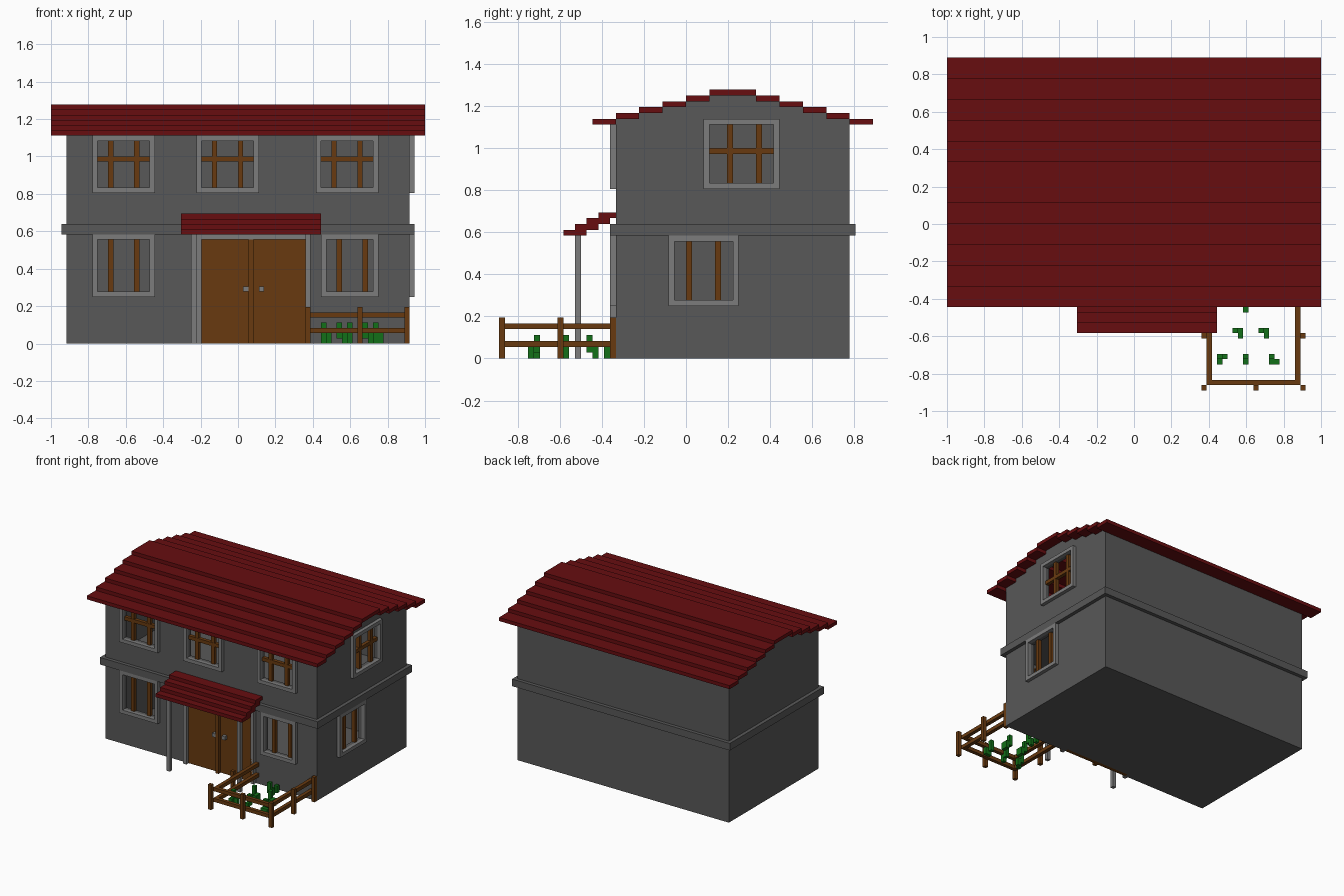
import bpy, bmesh
from mathutils import Vector

U = 1 / 36  # block size

cube = bpy.data.objects.get("Cube")
if cube:
    bpy.data.objects.remove(cube, do_unlink=True)


def material(name, rgb):
    m = bpy.data.materials.new(name)
    m.use_nodes = True
    m.diffuse_color = (*rgb, 1)
    m.node_tree.nodes["Principled BSDF"].inputs["Base Color"].default_value = (*rgb, 1)
    return m


STONE = material("dark grey stone", (0.098, 0.098, 0.098))
TRIM = material("light grey trim", (0.2, 0.2, 0.2))
ROOF = material("deep red tiles", (0.135, 0.004, 0.005))
WOOD = material("brown wood", (0.138, 0.042, 0.005))
LEAF = material("green leaves", (0.006, 0.162, 0.009))


def finish(name, bm, mat):
    bmesh.ops.scale(bm, vec=(U, U, U), verts=bm.verts)
    bmesh.ops.recalc_face_normals(bm, faces=bm.faces)
    mesh = bpy.data.meshes.new(name)
    bm.to_mesh(mesh)
    bm.free()
    mesh.materials.append(mat)
    ob = bpy.data.objects.new(name, mesh)
    bpy.context.collection.objects.link(ob)
    return ob


def boxes(name, mat, items):
    """One part made of boxes (x0, x1, y0, y1, z0, z1) in blocks."""
    bm = bmesh.new()
    for x0, x1, y0, y1, z0, z1 in items:
        vs = bmesh.ops.create_cube(bm, size=1)["verts"]
        for v in vs:
            v.co = Vector((x1 if v.co.x > 0 else x0,
                           y1 if v.co.y > 0 else y0,
                           z1 if v.co.z > 0 else z0))
    return finish(name, bm, mat)


# Wall directions: a runs along the wall, d is the distance out from it
def front(a, d, z):
    return Vector((a, -12 - d, z))


def back(a, d, z):
    return Vector((a, 28 + d, z))


def left(a, d, z):
    return Vector((33 + d, a, z))


def right(a, d, z):
    return Vector((-33 - d, a, z))


def wall_box(side, a0, a1, d0, d1, z0, z1):
    p, q = side(a0, d0, z0), side(a1, d1, z1)
    return (min(p.x, q.x), max(p.x, q.x), min(p.y, q.y), max(p.y, q.y), z0, z1)


def wall(name, side, rects, holes):
    """A one-block-thick wall: union of rects (a0, a1, z0, z1) minus holes."""
    cuts_a = sorted({v for r in rects + holes for v in r[:2]})
    cuts_z = sorted({v for r in rects + holes for v in r[2:]})
    bm = bmesh.new()

    def inside(a, z, rs):
        return any(r[0] < a < r[1] and r[2] < z < r[3] for r in rs)

    for a0, a1 in zip(cuts_a, cuts_a[1:]):
        for z0, z1 in zip(cuts_z, cuts_z[1:]):
            a, z = (a0 + a1) / 2, (z0 + z1) / 2
            if inside(a, z, rects) and not inside(a, z, holes):
                corners = ((a0, z0), (a1, z0), (a1, z1), (a0, z1))
                bm.faces.new([bm.verts.new(side(u, 0, w)) for u, w in corners])
    bmesh.ops.remove_doubles(bm, verts=bm.verts, dist=0.001)
    ext = bmesh.ops.extrude_face_region(bm, geom=bm.faces[:], use_keep_orig=True)
    new = [g for g in ext["geom"] if isinstance(g, bmesh.types.BMVert)]
    bmesh.ops.translate(bm, verts=new, vec=side(0, -1, 0) - side(0, 0, 0))
    finish(name, bm, STONE)


# Windows: name, wall, outer frame a0 a1 z0 z1, upright bars, crossbar
WINDOWS = [
    ("upper_right_window", front, -28, -16, 29, 40, (-25, -20), True),
    ("upper_middle_window", front, -8, 4, 29, 40, (-5, 0), True),
    ("upper_left_window", front, 15, 27, 29, 40, (18, 23), True),
    ("lower_right_window", front, -28, -16, 9, 21, (-25, -20), False),
    ("lower_left_window", front, 16, 27, 9, 21, (19, 24), False),
    ("side_upper_window", left, 3, 16, 29, 41, (7, 12), True),
    ("side_lower_window", left, -3, 9, 9, 21, (0, 5), False),
]
holes = {front: [(-7, 13, 0, 20)], left: []}
for name, side, a0, a1, z0, z1, bars, cross in WINDOWS:
    holes[side].append((a0 + 1, a1 - 1, z0 + 1, z1 - 1))
    boxes(name + "_frame", TRIM, [
        wall_box(side, a0, a0 + 1, 0, 1, z0, z1),
        wall_box(side, a1 - 1, a1, 0, 1, z0, z1),
        wall_box(side, a0 + 1, a1 - 1, 0, 1, z0, z0 + 1),
        wall_box(side, a0 + 1, a1 - 1, 0, 1, z1 - 1, z1)])
    items = [wall_box(side, b, b + 1, -1, 0, z0 + 1, z1 - 1) for b in bars]
    if cross:
        items.append(wall_box(side, a0 + 1, a1 - 1, -0.95, 0.05, 35, 36))
    boxes(name + "_bars", WOOD, items)

# Walls, with stepped gables on the sides
gable = [(max(-12 + 4 * i, -11), min(28 - 4 * i, 27), 0, 41 + i) for i in range(5)]
wall("front_wall", front, [(-33, 33, 0, 41)], holes[front])
wall("back_wall", back, [(-33, 33, 0, 41)], [])
wall("left_wall", left, gable, holes[left])
wall("right_wall", right, gable, [])
boxes("ground_floor", STONE, [(-32, 32, -11, 27, 0, 1)])
boxes("storey_band", STONE, [(-34, 34, -13, 29, 21, 23)])

# Main roof: slabs stepping up to the ridge from both eaves
slabs = [(-36, 36, 4, 12, 45, 46)]
for i in range(5):
    y = -16 + 4 * i
    slabs.append((-36, 36, y, y + 4, 40 + i, 41 + i))
    slabs.append((-36, 36, 12 - y, 16 - y, 40 + i, 41 + i))
boxes("main_roof", ROOF, slabs)

# Porch
boxes("porch_roof", ROOF, [(-11, 16, -21 + 2 * i, min(-17 + 2 * i, -12), 21 + i, 22 + i)
                           for i in range(4)])
boxes("porch_posts", TRIM, [(x, x + 1, -19, -18, 0, 21) for x in (-9, 13)])

# Double door
boxes("door_leaves", WOOD, [(-7, 3, -12, -11, 0, 20), (3, 13, -12, -11, 0, 20)])
boxes("door_centre_strip", WOOD, [(2, 3, -13, -12, 0, 20)])
boxes("door_frame", TRIM, [(-8, -7, -13, -12, 0, 21), (13, 14, -13, -12, 0, 21),
                           (-7, 13, -13, -12, 20, 21)])
boxes("door_handles", TRIM, [(1, 2, -13, -12, 10, 11), (4, 5, -13, -12, 10, 11)])

# Garden fence
posts = [(x, y) for x in (13, 32) for y in (-32, -22, -13)] + [(23, -32)]
boxes("fence_posts", WOOD, [(x, x + 1, y, y + 1, 0, 7) for x, y in posts])
rails = []
for z in (2, 5):
    rails += [(14, 32, -31, -30, z, z + 1),
              (14, 15, -30, -12, z, z + 1),
              (31, 32, -30, -12, z, z + 1)]
boxes("fence_rails", WOOD, rails)

# Plants: a low stem, a stepped top and a small side leaf
# (top x, top y, stem offset x y, leaf offset x y)
PLANTS = [(16, -26, 0, -1, 1, 0), (19, -21, 1, 0, 1, -1), (21, -26, 0, -1, 0, -1),
          (24, -21, 1, 0, 1, -1), (26, -26, 0, -1, 1, -1), (21, -17, 0, 1, 0, 3)]
for n, (x, y, sx, sy, lx, ly) in enumerate(PLANTS, 1):
    boxes(f"plant_{n}", LEAF, [
        (x, x + 1, y, y + 1, 2, 4),
        (x + sx, x + sx + 1, y + sy, y + sy + 1, 0, 2),
        (x, x + 1, y, y + 1, 1, 2),
        (x + lx, x + lx + 1, y + ly, y + ly + 1, 0, 2)])
